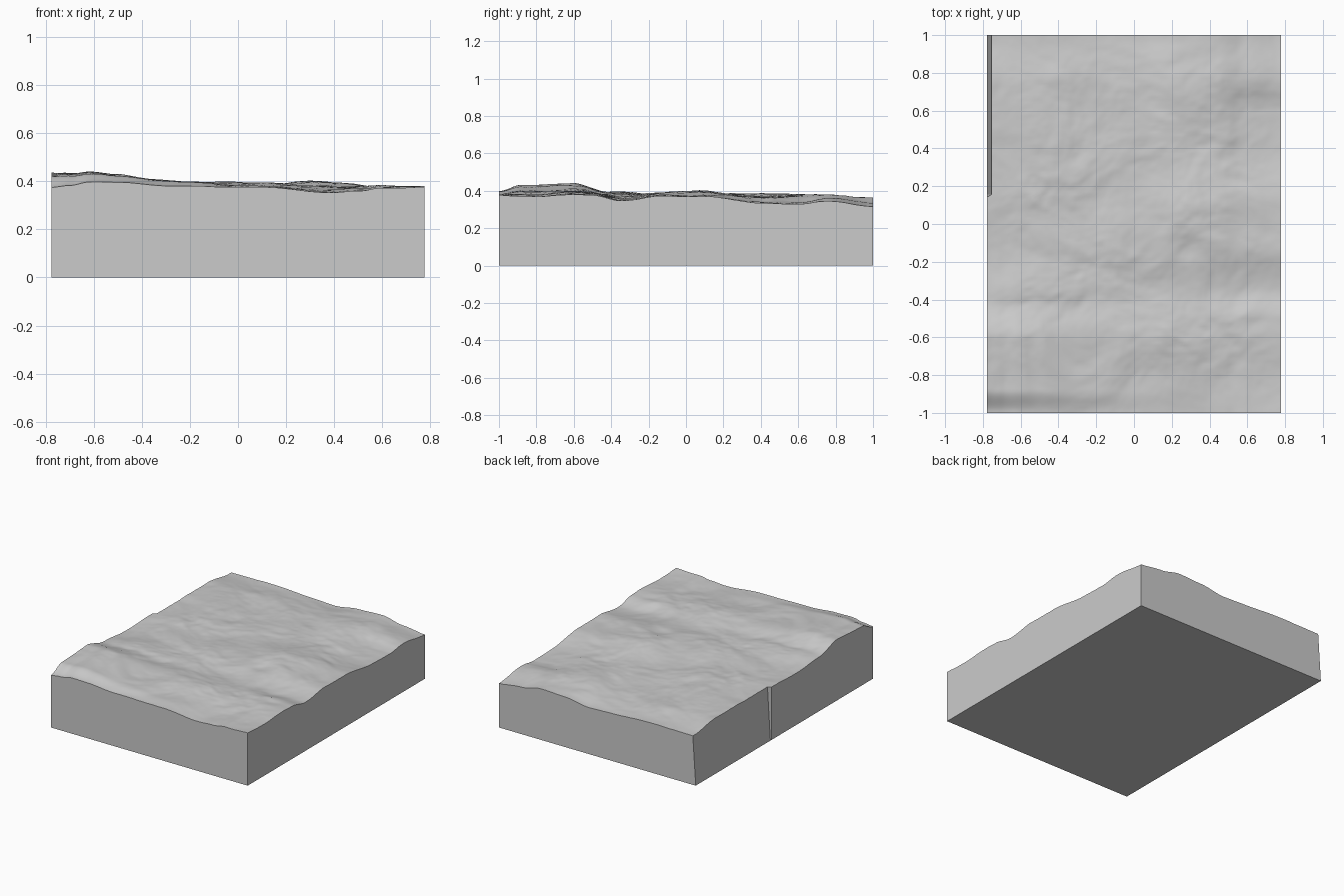
import bpy
import bmesh
import math
from mathutils import Vector, noise

cube = bpy.data.objects.get("Cube")
if cube:
    bpy.data.objects.remove(cube, do_unlink=True)

HALF_X, HALF_Y = 0.777, 1.0
LEAN, LEAN_START = 0.023, 0.15

# Edge outlines: (distance along the edge, height)
FRONT = [(-.78, .375), (-.7, .385), (-.62, .4), (-.5, .395), (-.3, .38), (.1, .375),
         (.4, .355), (.5, .36), (.6, .375), (.78, .377)]
BACK = [(-.78, .35), (-.42, .355), (-.14, .338), (.06, .333), (.25, .358),
        (.45, .363), (.6, .335), (.78, .316)]
LEFT = [(-1, .375), (-.88, .42), (-.6, .437), (-.4, .385), (-.18, .372), (.16, .378),
        (.73, .38), (1, .35)]
RIGHT = [(-1, .377), (-.8, .37), (-.6, .38), (-.5, .375), (-.35, .345), (-.1, .375),
         (.1, .37), (.4, .335), (.6, .33), (.75, .345), (1, .316)]
# Hills and hollows: x, y, radius, height
HILLS = [(0, 0, .5, .013), (.38, 0, .2, .022), (.28, -.13, .06, -.015),
         (-.25, -.15, .25, .01), (.4, -.55, .2, .012), (.1, .75, .35, .014)]


def profile(points, t):
    """Smoothly interpolated height along an edge outline."""
    for (a, ha), (b, hb) in zip(points, points[1:]):
        if t <= b:
            s = max(0, (t - a) / (b - a))
            return ha + (hb - ha) * s * s * (3 - 2 * s)
    return points[-1][1]


def blend(a, b, s):
    return a + (b - a) * s


def height(x, y):
    """Sloping plane, shaped near each edge by its outline, plus hills and rough ground."""
    u, v = (x / HALF_X + 1) / 2, (y / HALF_Y + 1) / 2
    front = blend(FRONT[0][1], FRONT[-1][1], u)
    back = blend(BACK[0][1], BACK[-1][1], u)
    left = blend(LEFT[0][1], LEFT[-1][1], v)
    right = blend(RIGHT[0][1], RIGHT[-1][1], v)
    z = blend(front, back, v)
    z += (profile(FRONT, x) - front) * (1 - v) ** 2 + (profile(BACK, x) - back) * v ** 2
    z += (profile(LEFT, y) - left) * (1 - u) ** 2 + (profile(RIGHT, y) - right) * u ** 2
    inside = min(1, 6 * min(u, v, 1 - u, 1 - v))
    for hx, hy, radius, rise in HILLS:
        d = ((x - hx) ** 2 + (y - hy) ** 2) / radius ** 2
        z += rise * inside * math.exp(-d)
    # Bend the roughness so it folds irregularly, like weathered ground
    p = Vector((x, y, 0.7))
    p += 0.15 * noise.noise_vector(p * 2.5)
    rough = noise.fractal(Vector((3.2 * p.x, 4.2 * p.y, 1.7)), 0.85, 2.1, 5)
    return z + rough * blend(0.004, 0.011, inside)


bm = bmesh.new()

# Rough ground surface, with the leaning wall's top drawn inward
bmesh.ops.create_grid(bm, x_segments=110, y_segments=140, size=1)
for v in bm.verts:
    x, y = v.co.x * HALF_X, v.co.y * HALF_Y
    if y > LEAN_START:
        x += LEAN * (HALF_X - x) / (2 * HALF_X)
    v.co = (x, y, height(x, y))
for f in bm.faces:
    f.smooth = True

# Side walls down to a rectangular foot
rim = [e for e in bm.edges if e.is_boundary]
for e in rim:
    e.smooth = False
walls = bmesh.ops.extrude_edge_only(bm, edges=rim)["geom"]
for item in walls:
    if isinstance(item, bmesh.types.BMVert):
        item.co.z = 0
        if item.co.y > LEAN_START:
            item.co.x -= LEAN * (HALF_X - item.co.x) / (2 * HALF_X - LEAN)
    elif isinstance(item, bmesh.types.BMFace):
        item.smooth = False

# Flat underside
foot = [e for e in bm.edges if e.is_boundary]
for f in bmesh.ops.holes_fill(bm, edges=foot, sides=0)["faces"]:
    f.smooth = False
bmesh.ops.recalc_face_normals(bm, faces=bm.faces[:])

mesh = bpy.data.meshes.new("terrain_block")
bm.to_mesh(mesh)
bm.free()
terrain = bpy.data.objects.new("terrain_block", mesh)
bpy.context.collection.objects.link(terrain)

# Plain stone colour
stone = bpy.data.materials.new("stone_grey")
stone.use_nodes = True
stone.diffuse_color = (0.6, 0.6, 0.6, 1)
stone.node_tree.nodes["Principled BSDF"].inputs["Base Color"].default_value = (0.6, 0.6, 0.6, 1)
mesh.materials.append(stone)
